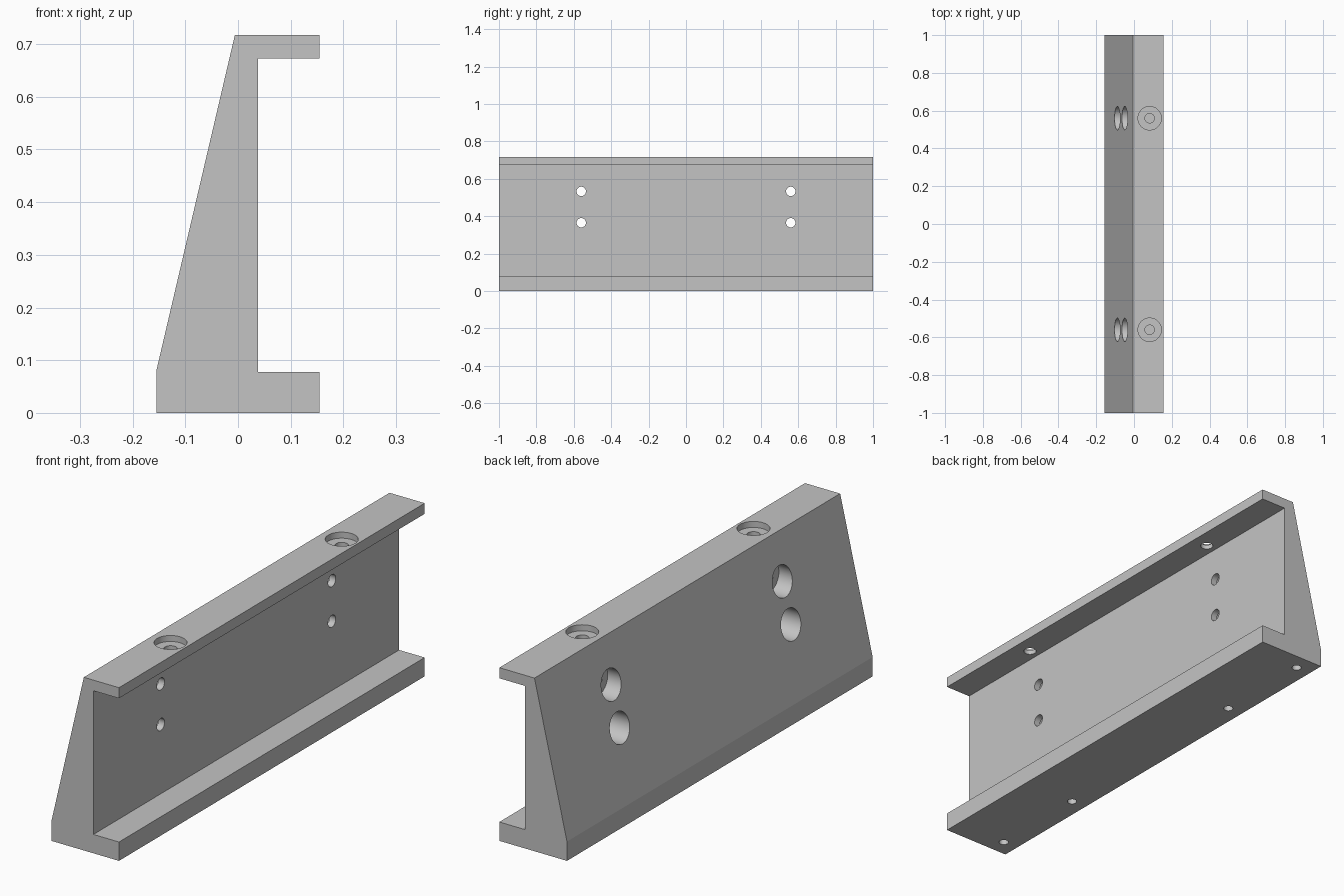
import bpy, bmesh, math
from mathutils import Matrix, Vector

cube = bpy.data.objects.get("Cube")
if cube:
    bpy.data.objects.remove(cube, do_unlink=True)

# Single grey metal colour
grey = bpy.data.materials.new("grey_metal")
grey.use_nodes = True
colour = (0.55, 0.55, 0.55, 1)
grey.diffuse_color = colour
grey.node_tree.nodes["Principled BSDF"].inputs["Base Color"].default_value = colour


def make_object(name, bm):
    bmesh.ops.recalc_face_normals(bm, faces=bm.faces)
    mesh = bpy.data.meshes.new(name)
    bm.to_mesh(mesh)
    bm.free()
    mesh.materials.append(grey)
    obj = bpy.data.objects.new(name, mesh)
    bpy.context.collection.objects.link(obj)
    return obj


def add_drill(bm, start, direction, steps, segments=48):
    """Closed stepped cylinder; steps are (distance, radius) pairs."""
    turn = Vector((0, 0, 1)).rotation_difference(Vector(direction)).to_matrix().to_4x4()
    place = Matrix.Translation(start) @ turn
    rings = []
    for dist, radius in steps:
        angles = [2 * math.pi * i / segments for i in range(segments)]
        rings.append([bm.verts.new(place @ Vector((radius * math.cos(a), radius * math.sin(a), dist)))
                      for a in angles])
    for low, high in zip(rings, rings[1:]):
        for i in range(segments):
            j = (i + 1) % segments
            bm.faces.new((low[i], low[j], high[j], high[i]))
    bm.faces.new(rings[0][::-1])
    bm.faces.new(rings[-1])


# Bracket body: cross-section with a sloped back and two flanges
section = [(-0.155, 0), (0.155, 0), (0.155, 0.078), (0.038, 0.078), (0.038, 0.673),
           (0.155, 0.673), (0.155, 0.717), (-0.006, 0.717), (-0.155, 0.08)]
bm = bmesh.new()
face = bm.faces.new([bm.verts.new((x, -1, z)) for x, z in section])
sweep = bmesh.ops.extrude_face_region(bm, geom=[face])
bmesh.ops.translate(bm, vec=(0, 2, 0),
                    verts=[v for v in sweep["geom"] if isinstance(v, bmesh.types.BMVert)])
bracket = make_object("bracket", bm)

# Screw holes
BORE, SHANK, PIN = 0.062, 0.025, 0.019
bm = bmesh.new()
for side in (-1, 1):
    y = side * 0.56
    # Counterbored holes through the top flange
    add_drill(bm, (0.083, y, 0.76), (0, 0, -1),
              [(0, BORE), (0.068, BORE), (0.068, SHANK), (0.12, SHANK)])
    # Counterbored holes through the web
    for z in (0.365, 0.533):
        add_drill(bm, (-0.2, y, z), (1, 0, 0),
                  [(0, BORE), (0.21, BORE), (0.21, SHANK), (0.26, SHANK)])
    # Blind holes in the underside
    for y in (side * 0.495, side * 0.928):
        add_drill(bm, (-0.086, y, -0.05), (0, 0, 1), [(0, PIN), (0.2, PIN)])
drills = make_object("hole_cutters", bm)
drills.hide_render = True

cut = bracket.modifiers.new("holes", "BOOLEAN")
cut.operation = "DIFFERENCE"
cut.solver = "EXACT"
cut.object = drills

bpy.ops.object.select_all(action="DESELECT")
bracket.select_set(True)
bpy.context.view_layer.objects.active = bracket
bpy.ops.object.modifier_apply(modifier=cut.name)
bpy.data.objects.remove(drills, do_unlink=True)

# Smooth hole walls, crisp machined edges
bpy.ops.object.shade_smooth_by_angle(angle=math.radians(10))
